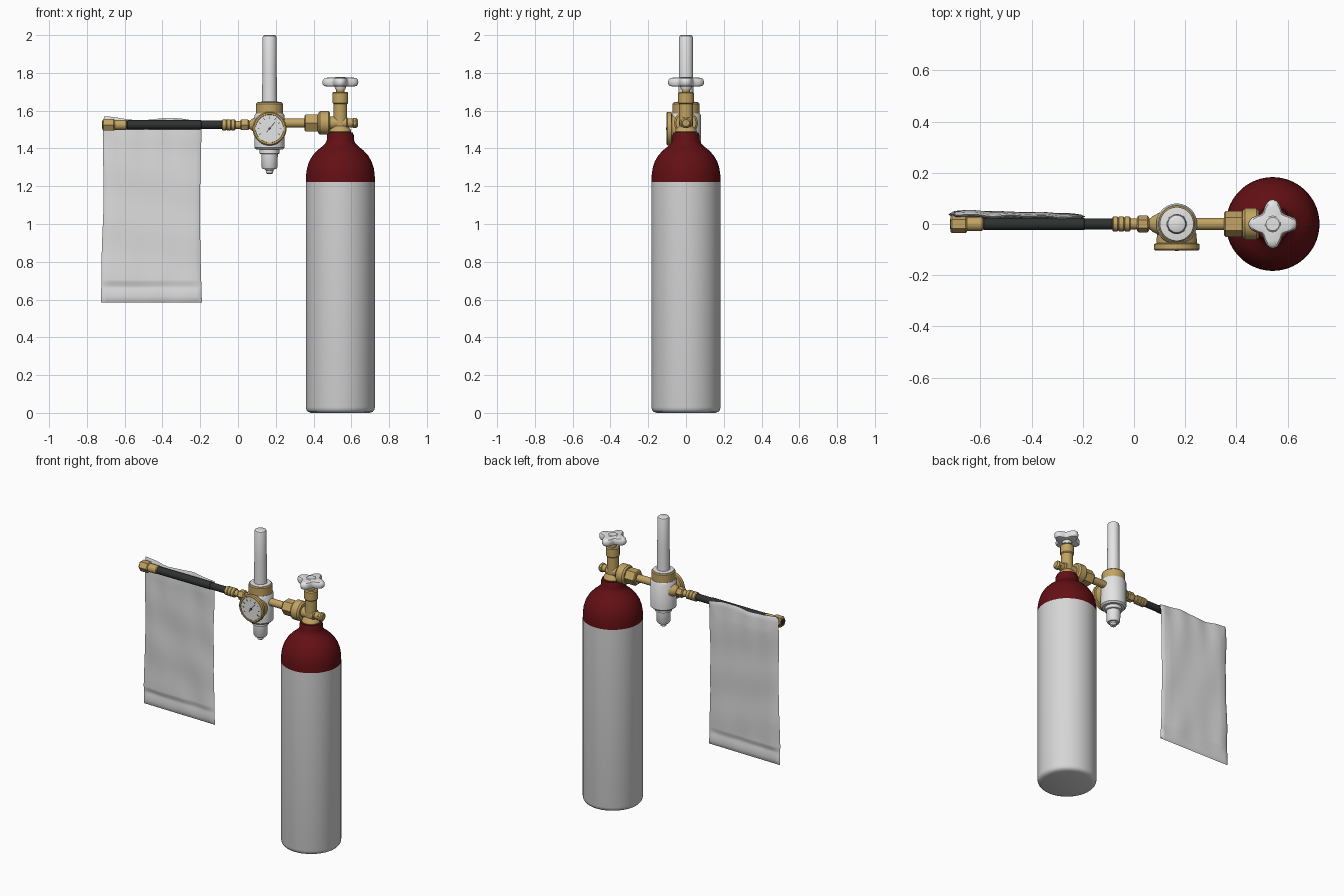
import bpy, bmesh, math
from mathutils import Matrix, Vector

cube = bpy.data.objects.get("Cube")
if cube:
    bpy.data.objects.remove(cube)


def material(name, r, g, b):
    m = bpy.data.materials.new(name)
    m.use_nodes = True
    m.diffuse_color = (r, g, b, 1)
    m.node_tree.nodes["Principled BSDF"].inputs["Base Color"].default_value = (r, g, b, 1)
    return m


WHITE = material("white plastic", 0.78, 0.78, 0.78)
TANK = material("tank white", 0.67, 0.67, 0.67)
RED = material("dark red", 0.125, 0.005, 0.007)
BRASS = material("brass", 0.54, 0.37, 0.125)
BLACK = material("black rubber", 0.028, 0.031, 0.031)
INK = material("dial ink", 0.08, 0.08, 0.08)
BAG = material("bag white", 0.72, 0.72, 0.72)

AXES = {"z": Matrix.Identity(3),
        "x": Matrix.Rotation(math.pi / 2, 3, "Y"),
        "-y": Matrix.Rotation(math.pi / 2, 3, "X")}


def finish(name, bm, mat, angle=35):
    bmesh.ops.recalc_face_normals(bm, faces=bm.faces)
    mesh = bpy.data.meshes.new(name)
    bm.to_mesh(mesh)
    bm.free()
    mesh.materials.append(mat)
    ob = bpy.data.objects.new(name, mesh)
    bpy.context.collection.objects.link(ob)
    bpy.ops.object.select_all(action="DESELECT")
    ob.select_set(True)
    bpy.context.view_layer.objects.active = ob
    bpy.ops.object.shade_smooth_by_angle(angle=math.radians(angle))
    return ob


def lathe(name, mat, profile, at, axis="z", sides=40, lobe=0.0):
    """Revolve (radius, distance) pairs about an axis through a point."""
    bm = bmesh.new()
    rings = []
    for r, d in profile:
        ring = []
        for i in range(sides):
            a = math.tau * (i + 0.5) / sides
            rr = r * (1 + lobe * math.cos(4 * a))
            p = AXES[axis] @ Vector((rr * math.cos(a), rr * math.sin(a), d))
            ring.append(bm.verts.new(p + Vector(at)))
        rings.append(ring)
    for lo, hi in zip(rings, rings[1:]):
        for i in range(sides):
            j = (i + 1) % sides
            bm.faces.new((lo[i], lo[j], hi[j], hi[i]))
    bm.faces.new(rings[0])
    bm.faces.new(rings[-1])
    return finish(name, bm, mat)


def rod(name, mat, r, start, end, at, axis="z", sides=32, bevel=0.006):
    """Round or faceted bar with chamfered ends."""
    return lathe(name, mat, [(r - bevel, start), (r, start + bevel),
                             (r, end - bevel), (r - bevel, end)], at, axis, sides)


# Gas cylinder with painted shoulder
TX, RX = 0.542, 0.167
tank = (TX, 0, 0)
lathe("tank_body", TANK, [(0.155, 0), (0.172, 0.006), (0.18, 0.016), (0.183, 0.03),
                          (0.183, 1.222)], tank, sides=64)
lathe("tank_shoulder", RED, [(0.183, 1.222), (0.182, 1.26), (0.177, 1.295), (0.166, 1.33),
                             (0.147, 1.363), (0.122, 1.39), (0.096, 1.411), (0.079, 1.428),
                             (0.072, 1.445), (0.071, 1.47), (0.066, 1.484)], tank, sides=64)

# Cylinder valve
lathe("valve_collar", BRASS, [(0.052, 1.48), (0.058, 1.49), (0.055, 1.5), (0.036, 1.52)], tank)
rod("valve_body", BRASS, 0.036, 1.49, 1.66, tank)
rod("valve_bonnet", BRASS, 0.043, 1.635, 1.7, tank, sides=12)
rod("valve_spindle", BRASS, 0.022, 1.69, 1.74, tank)
lathe("handwheel", WHITE, [(0.058, 1.728), (0.07, 1.731), (0.076, 1.74), (0.077, 1.752),
                           (0.075, 1.764), (0.068, 1.772), (0.054, 1.775)], tank,
      sides=64, lobe=0.24)
lathe("handwheel_hub", WHITE, [(0.026, 1.712), (0.032, 1.73), (0.032, 1.774),
                               (0.026, 1.779)], tank)

# Horizontal line between tank and regulator
line = (0, 0, 1.535)
rod("valve_outlet", BRASS, 0.024, TX, 0.635, line, "x", 24)
rod("outlet_cap", BRASS, 0.029, 0.605, 0.632, line, "x", 8)
rod("valve_crossbar", BRASS, 0.034, 0.47, 0.58, line, "x")
rod("large_coupling", BRASS, 0.063, 0.424, 0.488, line, "x", 24, 0.01)
rod("inlet_nut", BRASS, 0.051, 0.352, 0.428, line, "x", 6)
rod("inlet_tube", BRASS, 0.024, 0.2, 0.36, line, "x")

# Regulator body
reg = (RX, 0, 0)
lathe("regulator_sleeve", WHITE, [(0.07, 1.395), (0.08, 1.405), (0.08, 1.575),
                                  (0.074, 1.585)], reg)
rod("regulator_cap", BRASS, 0.072, 1.575, 1.642, reg)
lathe("cap_ring", WHITE, [(0.064, 1.64), (0.064, 1.645), (0.04, 1.648)], reg)
lathe("flow_tube", WHITE, [(0.04, 1.63), (0.038, 1.8), (0.037, 1.988), (0.034, 1.996),
                           (0.028, 2.0)], reg)
lathe("lower_cup", WHITE, [(0.036, 1.29), (0.042, 1.3), (0.044, 1.37), (0.053, 1.373),
                           (0.053, 1.4)], reg)
lathe("drain_tip", WHITE, [(0.012, 1.265), (0.019, 1.27), (0.02, 1.283), (0.036, 1.3)], reg)

# Pressure gauge
gauge = (RX, 0, 1.505)
lathe("gauge_case", BRASS, [(0.06, 0), (0.078, 0.04), (0.08, 0.075), (0.089, 0.078),
                            (0.09, 0.098), (0.084, 0.104), (0.075, 0.104),
                            (0.073, 0.099)], gauge, "-y", sides=24)
lathe("gauge_dial", WHITE, [(0.074, 0.096), (0.074, 0.101)], gauge, "-y")


def plate(name, length, width, radius, angle):
    """Thin mark on the dial, centred at a radius and turned to an angle."""
    bm = bmesh.new()
    bmesh.ops.create_cube(bm, size=1)
    bm.transform(Matrix.Translation(Vector((RX, -0.102, 1.505)))
                 @ Matrix.Rotation(angle, 4, "Y")
                 @ Matrix.Translation(Vector((radius, 0, 0)))
                 @ Matrix.Diagonal((length, 0.003, width, 1)))
    finish(name, bm, INK)


for k in range(9):
    plate("dial_tick", 0.012, 0.003, 0.058, math.radians(150 + k * 30))
plate("gauge_needle", 0.07, 0.004, 0.01, math.radians(-50))
lathe("needle_hub", INK, [(0.007, 0.1), (0.007, 0.105)], gauge, "-y", 16)

# Outlet fittings, hose and end connector
arm = (0, 0, 1.525)
rod("outlet_stem", BRASS, 0.021, -0.03, 0.12, arm, "x")
lathe("outlet_boss", BRASS, [(0.02, 0.06), (0.032, 0.075), (0.045, 0.1)], arm, "x")
rod("outlet_nut", BRASS, 0.033, 0.012, 0.058, arm, "x", 6)
for k in range(3):
    rod("hose_ferrule", BRASS, 0.029, -0.085 + k * 0.023, -0.06 + k * 0.023, arm, "x", 24, 0.004)
rod("hose", BLACK, 0.022, -0.6, -0.08, arm, "x", 24)
rod("hose_sheath", BLACK, 0.0245, -0.592, -0.19, arm, "x", 24)
rod("end_ferrule", BRASS, 0.027, -0.662, -0.588, arm, "x", 24)
rod("end_nut", BRASS, 0.036, -0.717, -0.652, arm, "x", 6)
lathe("end_socket", BLACK, [(0.02, -0.719), (0.02, -0.71)], arm, "x", 24)

# Hanging bag: two creased sheets sewn at the rim
bm = bmesh.new()
for side in (-1, 1):
    grid = bmesh.ops.create_grid(bm, x_segments=36, y_segments=64, size=0.5)
    for v in grid["verts"]:
        u, w = v.co.x + 0.5, v.co.y + 0.5
        rim = min(1, 9 * min(u, 1 - u, w, 1 - w))
        left = -0.725 + 0.018 * w - 0.007 * math.sin(9 * w) * w
        right = -0.191 - 0.01 * math.sin(math.pi * w)
        top = 1.562 - 0.012 * u + 0.008 * math.cos(9 * u)
        # folds fan out from both ends and fade in the middle
        fold = math.sin(19 * u + 5 * w * (u - 0.5)) * (2 * w - 1) ** 2
        crease = math.sin(15 * w + 7 * u) * math.sin(5 * u - 6 * w)
        puff = 0.003 + 0.009 * rim ** 0.5 * (1.3 - 0.6 * u)
        if w < 0.08:
            puff = 0.005 + 0.004 * math.sin(math.pi * w / 0.08)
        elif w < 0.1:
            puff = 0.004
        if rim == 0:
            puff = 0
        wave = (0.0025 * fold + 0.003 * crease) * min(1, w * 8)
        v.co = (left + (right - left) * u,
                0.038 - 0.009 * u + wave + side * puff,
                0.584 + (top - 0.584) * w)
bmesh.ops.remove_doubles(bm, verts=bm.verts, dist=0.0005)
finish("hanging_bag", bm, BAG, 60)
